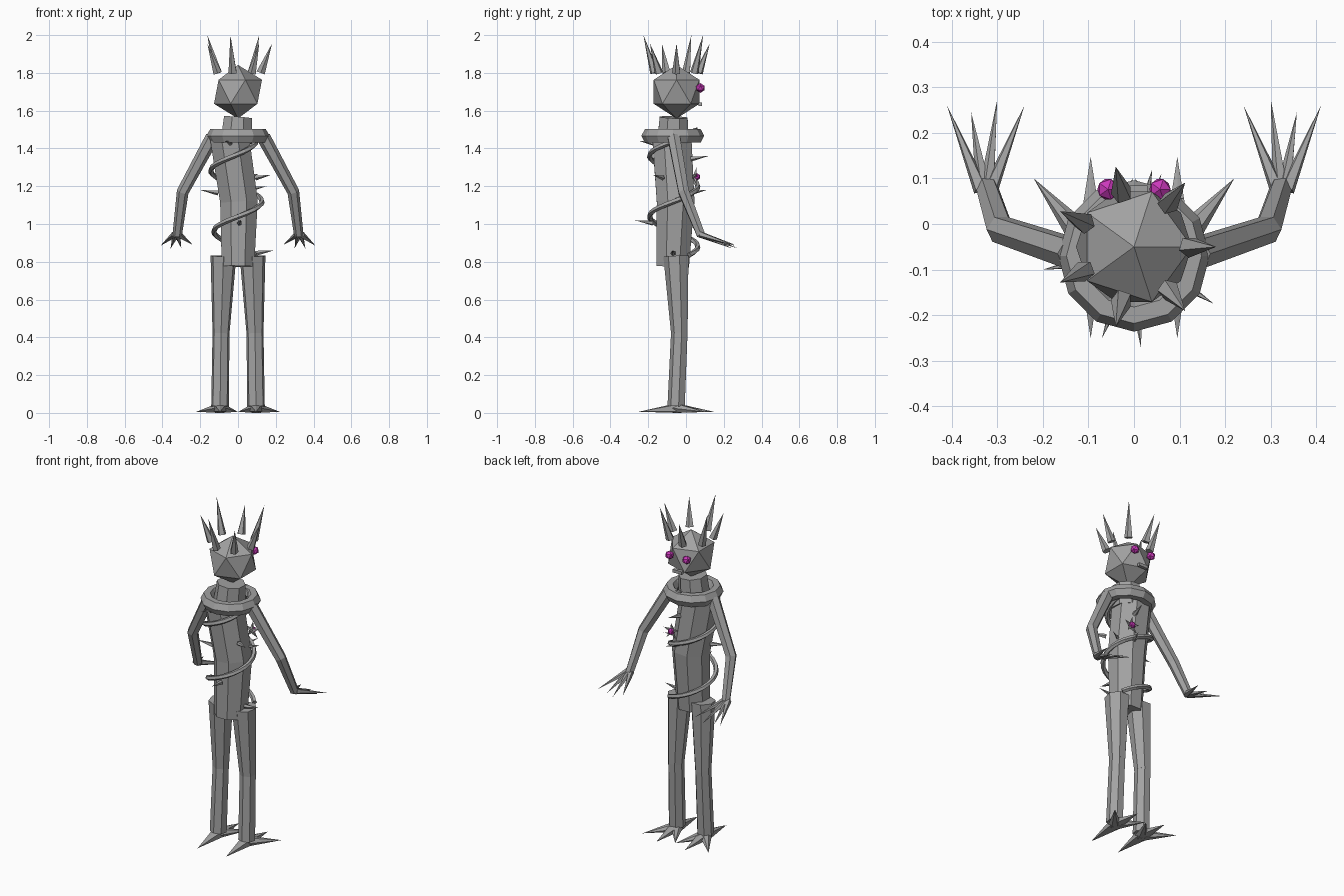
import bpy, bmesh, math
from mathutils import Vector, Matrix

if "Cube" in bpy.data.objects:
    bpy.data.objects.remove(bpy.data.objects["Cube"])


def material(name, rgb):
    m = bpy.data.materials.new(name)
    m.diffuse_color = (*rgb, 1)
    m.use_nodes = True
    m.node_tree.nodes["Principled BSDF"].inputs["Base Color"].default_value = m.diffuse_color
    return m


GREY = material("bark_grey", (0.36, 0.36, 0.36))
PINK = material("magenta", (0.6, 0.04, 0.5))


def finish(name, bm, mat=GREY):
    bmesh.ops.recalc_face_normals(bm, faces=bm.faces)
    me = bpy.data.meshes.new(name)
    bm.to_mesh(me)
    bm.free()
    me.materials.append(mat)
    ob = bpy.data.objects.new(name, me)
    bpy.context.collection.objects.link(ob)
    return ob


def tube(name, pts, radii, sides=6, ref=None, mat=GREY, spin=0.5):
    """Faceted tube along pts; a radius of zero makes a pointed end."""
    pts = [Vector(p) for p in pts]
    if ref is None:
        d = pts[1] - pts[0]
        axis = min(range(3), key=lambda i: abs(d[i]))
        ref = [0, 0, 0]
        ref[axis] = 1
    ref = Vector(ref)
    bm = bmesh.new()
    rings = []
    for i, (p, r) in enumerate(zip(pts, radii)):
        t = (pts[min(i + 1, len(pts) - 1)] - pts[max(i - 1, 0)]).normalized()
        u = (ref - t * ref.dot(t)).normalized()
        v = t.cross(u)
        if r == 0:
            rings.append([bm.verts.new(p)])
            continue
        ang = [2 * math.pi * (k + spin) / sides for k in range(sides)]
        rings.append([bm.verts.new(p + (u * math.cos(a) + v * math.sin(a)) * r) for a in ang])
    for a, b in zip(rings, rings[1:]):
        for k in range(sides):
            n = (k + 1) % sides
            if len(b) == 1:
                bm.faces.new((a[k], a[n], b[0]))
            else:
                bm.faces.new((a[k], a[n], b[n], b[k]))
    for end in (rings[0], rings[-1]):
        if len(end) > 2:
            bm.faces.new(end)
    return finish(name, bm, mat)


def spike(name, base, tip, r, sides=5):
    return tube(name, [base, tip], [r, 0], sides)


def ball(name, loc, r, mat=GREY):
    bm = bmesh.new()
    bmesh.ops.create_icosphere(bm, subdivisions=1, radius=r, matrix=Matrix.Translation(loc))
    return finish(name, bm, mat)


# Head, mouth and eyes
CY = -0.05
ball("head", (0, CY, 1.70), 0.142)
tube("mouth", [(-0.03, 0.075, 1.635), (0.03, 0.075, 1.635)], [0.013, 0.013], 4)
for s in (-1, 1):
    ball("eye", (s * 0.057, 0.076, 1.72), 0.026, PINK)

# Crown of seven thorns, alternating short and tall
for i in range(7):
    a = 2 * math.pi * i / 7
    d = Vector((math.cos(a), math.sin(a), 0))
    c = Vector((0, CY, 0))
    tip_z = 2.0 if i % 2 else 1.955
    spike("crown_thorn", c + d * 0.12 + Vector((0, 0, 1.80)),
          c + d * 0.18 + Vector((0, 0, tip_z)), 0.024)

# Leaning trunk and neck
tube("torso", [(0, -0.07, 0.775), (0.005, -0.055, 1.12), (-0.045, -0.075, 1.46)],
     [0.093, 0.108, 0.112], 8, ref=(0, 1, 0))
tube("neck", [(-0.01, -0.07, 1.43), (0, -0.065, 1.565)], [0.09, 0.08], 8)

# Collar ring
bm = bmesh.new()
rows = []
for i in range(12):
    a = 2 * math.pi * i / 12
    row = []
    for k in range(6):
        b = 2 * math.pi * k / 6
        rr = 0.13 + 0.036 * math.cos(b)
        row.append(bm.verts.new((rr * math.cos(a), -0.07 + rr * math.sin(a),
                                 1.467 + 0.04 * math.sin(b))))
    rows.append(row)
for i in range(12):
    p, q = rows[i], rows[(i + 1) % 12]
    for k in range(6):
        n = (k + 1) % 6
        bm.faces.new((p[k], q[k], q[n], p[n]))
finish("collar", bm)

# Vine winding up the trunk
vine, widths = [], []
STEPS = 48
for i in range(STEPS + 1):
    deg = 40 + 760 * i / STEPS
    z = 1.04 + 0.32 * (deg - 270) / 360
    lean = -0.035 * max(0, (z - 1.12) / 0.34)
    a = math.radians(deg)
    vine.append((lean + 0.128 * math.cos(a), -0.065 + 0.128 * math.sin(a), z))
    widths.append(0.014)
widths[-1] = 0
tube("vine", vine, widths, 5, ref=(0, 0, 1))

# Thorns on the vine and trunk
THORNS = [(-0.20, -0.10, 1.18), (0.175, -0.175, 1.26), (0.015, -0.27, 1.02),
          (0.19, -0.07, 0.86), (-0.07, -0.25, 1.44), (0.04, 0.12, 1.36),
          (0.06, 0.11, 1.18), (0.15, 0.0, 1.20)]
for t in THORNS:
    tip = Vector(t)
    out = Vector((tip.x, tip.y + 0.065, 0)).normalized()
    spike("thorn", tip - out * 0.095 - Vector((0, 0, 0.015)), tip, 0.014, 5)

# Flower on the chest
F = Vector((0.06, 0.045, 1.25))
for i in range(5):
    a = math.pi / 2 + 2 * math.pi * i / 5
    spike("petal", F, F + Vector((0.052 * math.cos(a), 0.012, 0.052 * math.sin(a))), 0.014, 4)
ball("flower_centre", F + Vector((0, 0.012, 0)), 0.02, PINK)

for s in (-1, 1):
    # Arm and clawed hand
    tube("arm", [(s * 0.135, -0.065, 1.46), (s * 0.293, -0.012, 1.17), (s * 0.322, 0.08, 0.94)],
         [0.037, 0.032, 0.025], 6, ref=(0, 1, 0))
    for x, y, z in ((0.24, 0.26, 0.89), (0.30, 0.272, 0.872),
                    (0.357, 0.245, 0.87), (0.41, 0.26, 0.885)):
        base = Vector((s * (0.325 + (x - 0.325) * 0.12), 0.075, 0.945))
        spike("finger", base, (s * x, y, z), 0.018, 5)

    # Thigh and shin
    tube("thigh", [(s * 0.077, -0.05, 0.83), (s * 0.09, -0.033, 0.42)],
         [0.07, 0.046], 7, ref=(0, 1, 0))
    tube("shin", [(s * 0.09, -0.033, 0.43), (s * 0.095, -0.05, 0.035)],
         [0.046, 0.048], 7, ref=(0, 1, 0))

    # Three front toes and one heel toe, flattened on the ground
    for dx, dy in ((0.125, 0.15), (0, 0.197), (-0.093, 0.15), (0, -0.2)):
        toe = spike("toe", (s * 0.095, -0.05, 0.025), (s * (0.095 + dx), -0.05 + dy, 0.006),
                    0.036, 6)
        for v in toe.data.vertices:
            v.co.z = min(max(v.co.z, 0.0), 0.05)
